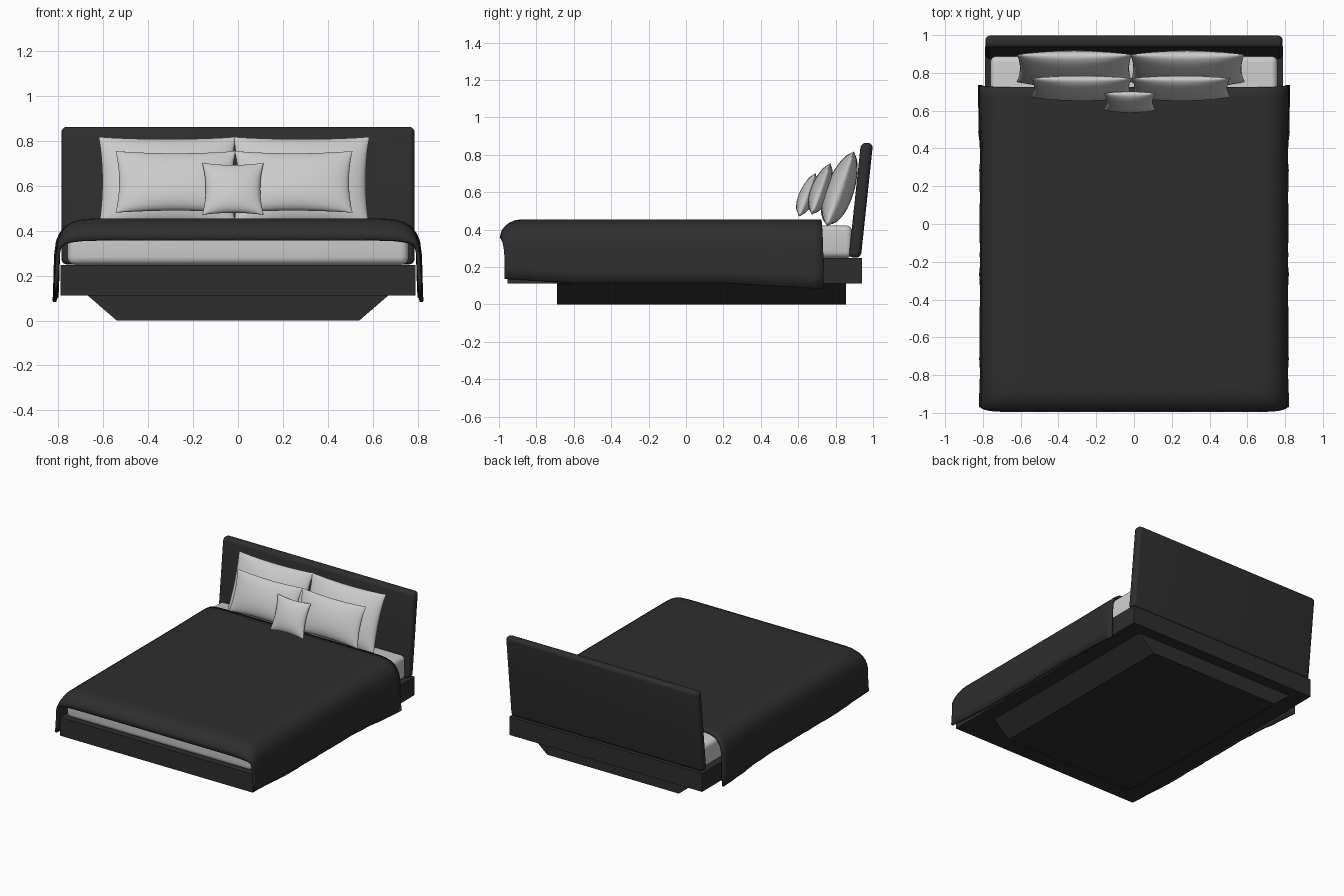
import bpy, bmesh, math
from mathutils import Matrix, Vector

if "Cube" in bpy.data.objects:
    bpy.data.objects.remove(bpy.data.objects["Cube"])

dark = bpy.data.materials.new("charcoal")
dark.diffuse_color = (0.027, 0.027, 0.027, 1)
dark.use_nodes = True
dark.node_tree.nodes["Principled BSDF"].inputs["Base Color"].default_value = dark.diffuse_color


def finish(name, bm, mat=None):
    me = bpy.data.meshes.new(name)
    bm.to_mesh(me)
    bm.free()
    ob = bpy.data.objects.new(name, me)
    bpy.context.collection.objects.link(ob)
    if mat:
        me.materials.append(mat)
    return ob


def smooth(ob, angle=40):
    bpy.ops.object.select_all(action='DESELECT')
    ob.select_set(True)
    bpy.context.view_layer.objects.active = ob
    bpy.ops.object.shade_smooth_by_angle(angle=math.radians(angle))


def box(name, lo, hi, mat=None, bevel=0, shear=0, base_x=1):
    """Box with optional rounded edges, y shear with height, narrowed base."""
    lo, hi = Vector(lo), Vector(hi)
    bm = bmesh.new()
    bmesh.ops.create_cube(bm, size=1)
    for v in bm.verts:
        low = v.co.z < 0
        v.co = Vector([(lo[i] + hi[i]) / 2 + v.co[i] * (hi[i] - lo[i]) for i in range(3)])
        if low:
            v.co.x *= base_x
    if bevel:
        bmesh.ops.bevel(bm, geom=bm.edges[:], offset=bevel, segments=5,
                        profile=0.5, affect='EDGES')
    for v in bm.verts:
        v.co.y += shear * (v.co.z - lo.z)
    ob = finish(name, bm, mat)
    if bevel:
        smooth(ob)
    return ob


# Base, frame, mattress and leaning headboard
box("plinth", (-0.67, -0.69, 0), (0.67, 0.855, 0.112), dark, base_x=0.806)
box("bed_frame", (-0.79, -0.955, 0.112), (0.79, 0.94, 0.248), dark)
box("mattress", (-0.76, -0.935, 0.248), (0.76, 0.89, 0.422), bevel=0.035)
box("headboard", (-0.787, 0.87, 0.25), (0.787, 0.935, 0.863), dark, bevel=0.026, shear=0.106)


# Blanket: half cross-section (x, z, amount of side) swept from head to foot
half = [(0.2, .455, 0), (0.4, .455, 0), (0.55, .455, 0), (0.65, .454, 0), (0.70, .450, .02),
        (0.74, .438, .1), (0.77, .418, .25), (0.79, .390, .45), (0.803, .355, .65),
        (0.809, .30, .85), (0.810, .24, 1), (0.812, .18, 1), (0.815, .115, 1)]
profile = [(-x, z, k) for x, z, k in reversed(half)] + [(0, .455, 0)] + half
# Rows (top y, side y, drop of the top), ending with the foot overhang
rows = [(0.725 - 1.6 * i / 32, 0.735 - 1.6 * i / 32, 0) for i in range(33)]
rows += [(-0.91, -0.905, .004), (-0.945, -0.925, .018), (-0.97, -0.945, .038),
         (-0.987, -0.96, .062), (-0.995, -0.97, .095)]
bm = bmesh.new()
grid = []
for yt, ys, drop in rows:
    line = []
    for x, z, k in profile:
        y = yt + (ys - yt) * k
        hang = max(0, min(1, (0.36 - z) / 0.245))
        head = max(0, min(1, (y - 0.4) / 0.2))
        foot = max(0, (-y - 0.6) / 0.4)
        out = hang * (0.003 * math.sin(y * 17) + 0.002 * math.sin(y * 41)) + 0.012 * head * k
        out += 0.006 * foot * hang
        zz = z - drop * (1 - k) + hang * (0.025 * foot - 0.032 * max(0, y - 0.2) / 0.53)
        line.append(bm.verts.new((x + math.copysign(out, x), y, zz)))
    grid.append(line)
for a, b in zip(grid, grid[1:]):
    for c in range(len(profile) - 1):
        bm.faces.new((a[c], b[c], b[c + 1], a[c + 1]))
blanket = finish("blanket", bm, dark)
mod = blanket.modifiers.new("thickness", 'SOLIDIFY')
mod.thickness, mod.offset = 0.016, -1
smooth(blanket, 50)


def pillow(name, x0, x1, cy, z0, z1, thick, tilt, n=20):
    """Soft cushion: two bulging sheets meeting at a pinched seam."""
    w, h = (x1 - x0) / 2, (z1 - z0) / 2 / math.cos(tilt)
    bm = bmesh.new()
    for side in (-1, 1):
        g = []
        for j in range(n + 1):
            v = math.sin(math.pi / 2 * (2 * j / n - 1))
            row = []
            for i in range(n + 1):
                u = math.sin(math.pi / 2 * (2 * i / n - 1))
                d = thick * ((1 - u * u) * (1 - v ** 2)) ** 0.5 * (1 - 0.15 * v)
                x = w * u - 0.016 * u * (1 - v * v)
                z = h * v - 0.012 * v * (1 - u * u)
                row.append(bm.verts.new((x, side * d, z)))
            g.append(row)
        for a, b in zip(g, g[1:]):
            for i in range(n):
                f = (a[i], a[i + 1], b[i + 1], b[i])
                bm.faces.new(f if side < 0 else f[::-1])
    bmesh.ops.remove_doubles(bm, verts=bm.verts[:], dist=1e-5)
    bm.transform(Matrix.Translation(((x0 + x1) / 2, cy, (z0 + z1) / 2))
                 @ Matrix.Rotation(-tilt, 4, 'X'))
    smooth(finish(name, bm), 60)


# Two large pillows, two medium ones and a small cushion, all leaning back
for tag, big, mid in (("left", (-0.62, -0.01), (-0.545, -0.01)),
                      ("right", (-0.02, 0.585), (-0.015, 0.51))):
    pillow("large_pillow_" + tag, *big, 0.825, 0.42, 0.818, 0.075, math.radians(20))
    pillow("medium_pillow_" + tag, *mid, 0.722, 0.48, 0.755, 0.052, math.radians(20))
pillow("small_cushion", -0.16, 0.115, 0.648, 0.47, 0.703, 0.042, math.radians(21))
